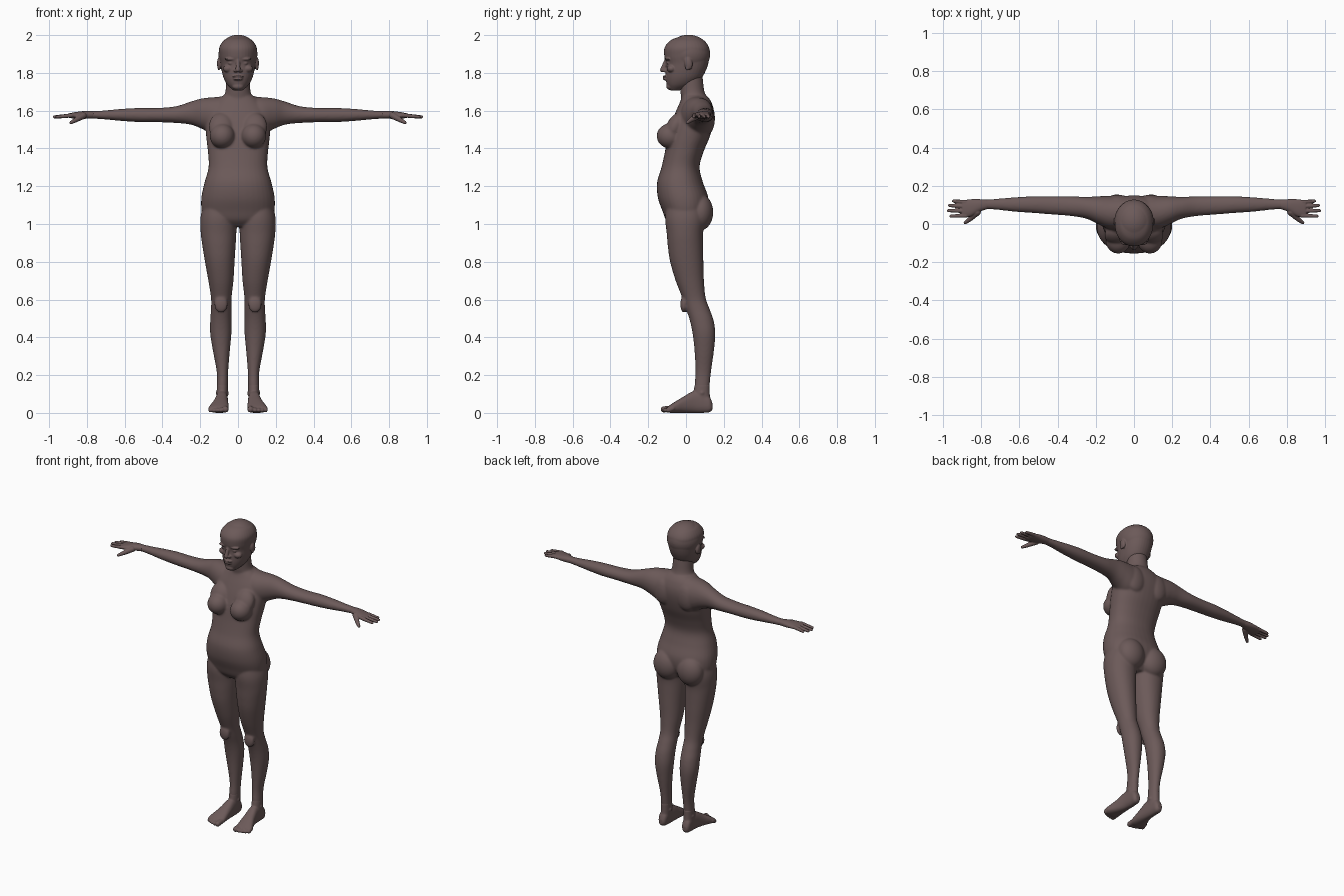
import bpy, bmesh, math
from mathutils import Vector, Matrix

skin = bpy.data.materials.new("dark skin")
skin.diffuse_color = (0.15, 0.102, 0.1, 1)


def curve(rows, steps=6):
    """Smooth interpolation through rows of section values."""
    out = []
    for i in range(len(rows) - 1):
        p = [rows[max(0, min(len(rows) - 1, i + k))] for k in (-1, 0, 1, 2)]
        for s in range(steps):
            t = s / steps
            out.append([b + 0.5 * t * (c - a + t * (2*a - 5*b + 4*c - d + t * (3*(b - c) + d - a)))
                        for a, b, c, d in zip(*p)])
    return out + [list(rows[-1])]


def loft(bm, axis, rows, side=1, n=2.2, segs=36):
    """Rows (t, a0, a1, b0, b1): rounded section spanning a0-a1, b0-b1 at t along the axis."""
    rings = []
    for t, a0, a1, b0, b1 in curve(rows):
        ring = []
        for k in range(segs):
            th = 2 * math.pi * k / segs
            c, s = math.cos(th), math.sin(th)
            a = (a0 + a1) / 2 + (a1 - a0) / 2 * math.copysign(abs(c) ** (2 / n), c)
            b = (b0 + b1) / 2 + (b1 - b0) / 2 * math.copysign(abs(s) ** (2 / n), s)
            x, y, z = {"x": (t, a, b), "y": (a, t, b), "z": (a, b, t)}[axis]
            ring.append(bm.verts.new((side * x, y, z)))
        rings.append(ring)
    for r, q in zip(rings, rings[1:]):
        for k in range(segs):
            j = (k + 1) % segs
            bm.faces.new((r[k], r[j], q[j], q[k]))
    bm.faces.new(rings[0])
    bm.faces.new(rings[-1])


def blob(bm, c, r, both=False, tilt=0):
    """Ellipsoid, optionally on both sides."""
    for s in ((1, -1) if both else (1,)):
        m = (Matrix.Translation((s * c[0], c[1], c[2])) @ Matrix.Rotation(tilt, 4, "X")
             @ Matrix.Diagonal((*r, 1)))
        bmesh.ops.create_icosphere(bm, subdivisions=4, radius=1, matrix=m)


def capsule(bm, p, q, r0, r1, side=1):
    """Round-ended tapering rod."""
    p, q = (Vector((side * v[0], v[1], v[2])) for v in (p, q))
    d = q - p
    m = Matrix.Translation((p + q) / 2) @ d.to_track_quat("Z", "Y").to_matrix().to_4x4()
    bmesh.ops.create_cone(bm, cap_ends=True, segments=24, radius1=r0, radius2=r1,
                          depth=d.length, matrix=m)
    for v, r in ((p, r0), (q, r1)):
        bmesh.ops.create_icosphere(bm, subdivisions=3, radius=r, matrix=Matrix.Translation(v))


def finish(bm, name, voxel, smooth):
    """Fuse overlapping volumes into one smooth skin."""
    bmesh.ops.recalc_face_normals(bm, faces=bm.faces)
    me = bpy.data.meshes.new(name)
    bm.to_mesh(me)
    bm.free()
    me.materials.append(skin)
    for p in me.polygons:
        p.use_smooth = True
    ob = bpy.data.objects.new(name, me)
    bpy.context.collection.objects.link(ob)
    rm = ob.modifiers.new("fuse", "REMESH")
    rm.mode = "VOXEL"
    rm.voxel_size = voxel
    rm.use_smooth_shade = True
    sm = ob.modifiers.new("soften", "SMOOTH")
    sm.factor = 0.5
    sm.iterations = smooth
    return ob


# --- body: torso, neck, arms and legs
bm = bmesh.new()
torso = [(0.985, .10, -.07, .06), (1.02, .17, -.105, .09), (1.07, .192, -.125, .115),
         (1.14, .194, -.149, .118), (1.22, .177, -.153, .09), (1.30, .156, -.13, .072),
         (1.38, .159, -.112, .092), (1.46, .168, -.098, .125), (1.54, .172, -.075, .146),
         (1.60, .16, -.052, .148), (1.65, .12, -.03, .132), (1.68, .08, -.02, .11)]
loft(bm, "z", [(z, -w, w, f, b) for z, w, f, b in torso], n=2.25)
neck = [(1.60, .10, -.03, .13), (1.66, .083, -.025, .115), (1.70, .067, -.03, .098),
        (1.76, .062, -.035, .09), (1.81, .06, -.035, .085)]
loft(bm, "z", [(z, -w, w, f, b) for z, w, f, b in neck], n=2)
blob(bm, (.083, -.084, 1.466), (.066, .071, .066), True)          # breasts
blob(bm, (.088, -.058, 1.515), (.066, .045, .08), True, -.45)     # upper chest
blob(bm, (.086, .075, 1.062), (.088, .069, .096), True)           # buttocks
blob(bm, (.085, .115, 1.56), (.07, .038, .085), True)             # shoulder blades
arm = [(.05, -.015, .14, 1.50, 1.678), (.12, -.028, .147, 1.47, 1.672),
       (.19, 0, .145, 1.503, 1.665), (.25, .028, .142, 1.526, 1.648),
       (.33, .042, .145, 1.535, 1.623), (.43, .05, .145, 1.539, 1.614),
       (.53, .058, .145, 1.54, 1.614), (.62, .064, .14, 1.546, 1.609),
       (.72, .075, .132, 1.555, 1.6), (.79, .079, .127, 1.559, 1.597)]
leg = [(1.11, .03, .182, -.10, .09), (1.03, .008, .199, -.11, .1), (.95, .009, .197, -.102, .09),
       (.88, .013, .188, -.096, .09), (.80, .018, .175, -.084, .092), (.70, .024, .157, -.055, .095),
       (.61, .034, .143, -.02, .104), (.55, .034, .143, 0, .125), (.49, .034, .147, .02, .146),
       (.42, .035, .147, .035, .155), (.33, .043, .133, .045, .148), (.22, .052, .113, .05, .133),
       (.14, .054, .112, .045, .125), (.08, .058, .112, .045, .125)]
for s in (1, -1):
    loft(bm, "x", arm, s, 2.1)
    loft(bm, "z", leg, s, 2.1)
    blob(bm, (s * .09, -.012, .575), (.036, .018, .045))          # kneecap
finish(bm, "body", .006, 9)

# --- head with face, ears and cropped hair
bm = bmesh.new()
head = [(1.708, .026, -.085, -.03), (1.735, .055, -.1, .035), (1.77, .075, -.107, .08),
        (1.81, .086, -.107, .104), (1.85, .092, -.106, .118), (1.89, .098, -.115, .124),
        (1.935, .099, -.113, .122), (1.972, .075, -.082, .095), (1.99, .04, -.04, .055)]
loft(bm, "z", [(z, -w, w, f, b) for z, w, f, b in head], n=2.15)
blob(bm, (0, .013, 1.9), (.103, .115, .102))                      # hair cap
blob(bm, (0, -.085, 1.728), (.03, .019, .018))                    # chin
blob(bm, (0, -.107, 1.781), (.029, .017, .006))                   # upper lip
blob(bm, (0, -.106, 1.767), (.025, .017, .007))                   # lower lip
capsule(bm, (0, -.105, 1.868), (0, -.124, 1.816), .009, .0135)    # nose
blob(bm, (.013, -.112, 1.812), (.011, .014, .009), True)          # nostrils
blob(bm, (.038, -.094, 1.873), (.034, .018, .008), True)          # brows
blob(bm, (.036, -.091, 1.851), (.017, .012, .008), True)          # eyes
blob(bm, (.052, -.077, 1.822), (.028, .024, .02), True)           # cheeks
blob(bm, (.099, .013, 1.85), (.012, .021, .033), True, .2)        # ears
blob(bm, (.102, .006, 1.826), (.006, .01, .012), True)            # ear lobes
finish(bm, "head", .004, 3)

# --- hands and feet, one of each per side
palm = [(.765, .079, .127, 1.559, 1.597), (.81, .064, .13, 1.557, 1.598),
        (.85, .042, .13, 1.558, 1.594), (.885, .034, .126, 1.56, 1.588),
        (.9, .038, .122, 1.564, 1.584)]
fingers = [(.115, .953, .12), (.092, .974, .097), (.068, .98, .07), (.044, .966, .041)]
foot = [(.14, .072, .1, .018, .05), (.125, .06, .112, .004, .085), (.09, .056, .114, 0, .11),
        (.04, .053, .118, 0, .115), (-.01, .051, .13, 0, .088), (-.05, .049, .146, 0, .064),
        (-.08, .049, .157, 0, .045), (-.098, .053, .155, .003, .032)]
ankle = [(.15, .054, .112, .046, .126), (.1, .054, .113, .038, .126), (.04, .056, .114, .03, .13)]
toes = [(.066, -.118, .0165), (.09, -.117, .012), (.11, -.111, .0115),
        (.128, -.103, .011), (.146, -.093, .011)]
for s, label in ((1, "left"), (-1, "right")):
    bm = bmesh.new()
    loft(bm, "x", palm, s, 2.2)
    for y0, x1, y1 in fingers:
        capsule(bm, (.88, y0, 1.575), (x1 - .008, y1, 1.567), .0115, .0085, s)
    capsule(bm, (.82, .062, 1.573), (.86, .025, 1.55), .018, .0125, s)   # thumb
    capsule(bm, (.86, .025, 1.55), (.884, .007, 1.537), .0125, .009, s)
    finish(bm, label + "_hand", .0035, 3)

    bm = bmesh.new()
    loft(bm, "y", foot, s, 2.4)
    loft(bm, "z", ankle, s, 2.1)
    for x, y, r in toes:
        capsule(bm, (x, -.07, .024), (x, y, r + .002), r, r, s)
    blob(bm, (s * .083, .085, .105), (.035, .022, .022))                 # ankle bones
    finish(bm, label + "_foot", .0045, 4)
